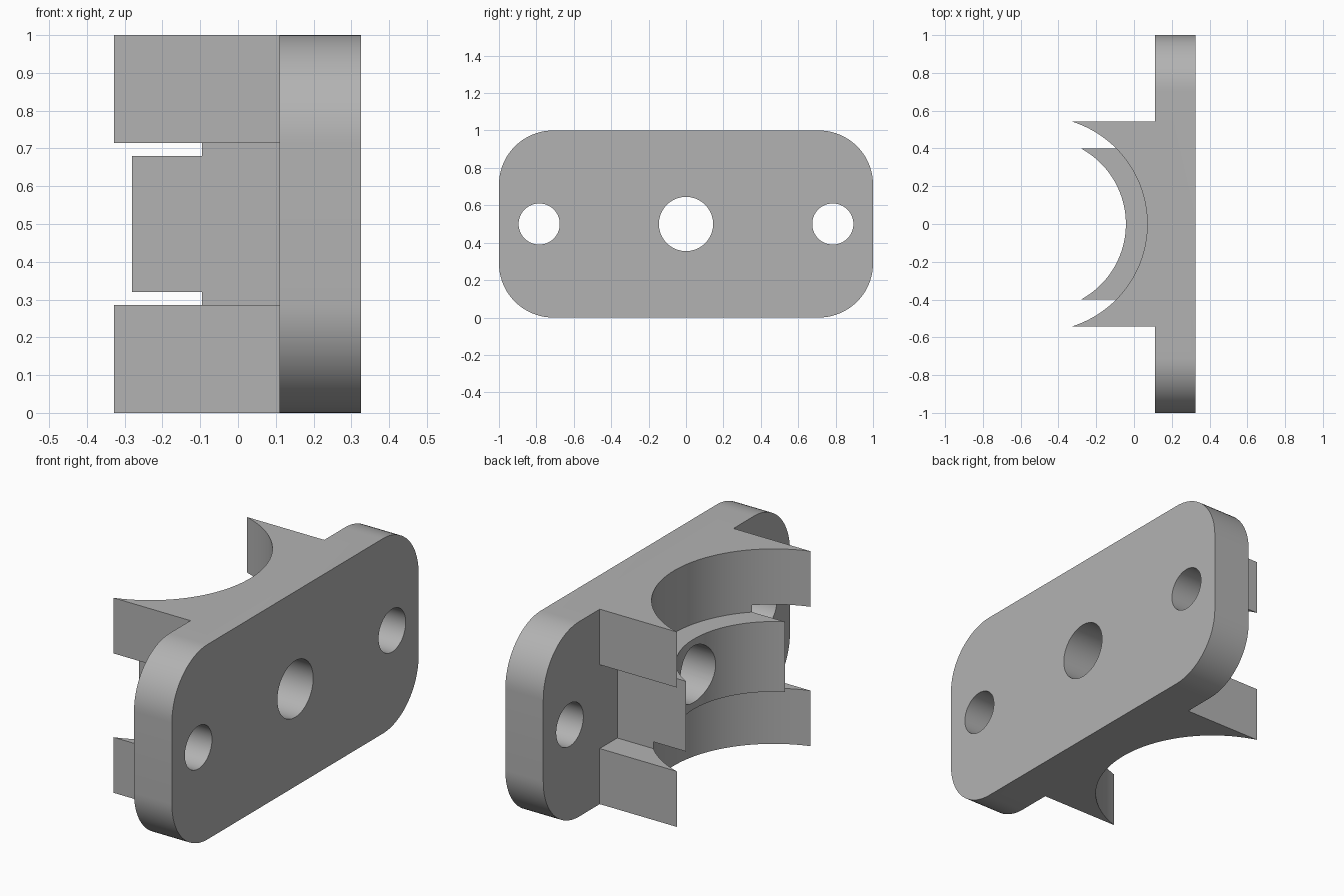
import bpy, math

if "Cube" in bpy.data.objects:
    bpy.data.objects.remove(bpy.data.objects["Cube"])

X_BACK, X_PLATE, X_FRONT = -0.325, 0.11, 0.325
BORE_X = -0.498                      # shared axis of both curved seats

grey = bpy.data.materials.new("plain grey")
grey.diffuse_color = (0.45, 0.45, 0.45, 1)
grey.use_nodes = True
grey.node_tree.nodes["Principled BSDF"].inputs["Base Color"].default_value = grey.diffuse_color


def prism(name, points, lo, hi, axis):
    """Extrude a 2D outline: (x, y) along z, or (y, z) along x."""
    place = (lambda p, h: (p[0], p[1], h)) if axis == 'z' else (lambda p, h: (h, p[0], p[1]))
    n = len(points)
    verts = [place(p, h) for h in (lo, hi) for p in points]
    faces = [tuple(reversed(range(n))), tuple(range(n, 2 * n))]
    faces += [(i, (i + 1) % n, n + (i + 1) % n, n + i) for i in range(n)]
    mesh = bpy.data.meshes.new(name)
    mesh.from_pydata(verts, [], faces)
    mesh.materials.append(grey)
    obj = bpy.data.objects.new(name, mesh)
    bpy.context.collection.objects.link(obj)
    return obj


def arc(cx, cy, r, a0, a1, n):
    return [(cx + r * math.cos(a0 + (a1 - a0) * i / n),
             cy + r * math.sin(a0 + (a1 - a0) * i / n)) for i in range(n + 1)]


def rect(a0, a1, b0, b1):
    return [(a0, b0), (a1, b0), (a1, b1), (a0, b1)]


def saddle(name, half_width, radius, x_end, z0, z1):
    """Block with a curved seat facing -x."""
    a = math.asin(half_width / radius)
    outline = [(x_end, -half_width), (x_end, half_width)]
    outline += arc(BORE_X, 0, radius, a, -a, 64)
    return prism(name, outline, z0, z1, 'z')


def combine(target, other, operation):
    mod = target.modifiers.new(operation, 'BOOLEAN')
    mod.operation, mod.solver, mod.object = operation, 'EXACT', other
    bpy.context.view_layer.objects.active = target
    bpy.ops.object.modifier_apply(modifier=mod.name)
    bpy.data.objects.remove(other)


# Rounded mounting plate
R = 0.29
outline = []
for k, (cy, cz) in enumerate([(1 - R, 1 - R), (R - 1, 1 - R), (R - 1, R), (1 - R, R)]):
    outline += arc(cy, cz, R, k * math.pi / 2, (k + 1) * math.pi / 2, 20)
bracket = prism("mounting_bracket", outline, X_PLATE, X_FRONT, 'x')

# Wide curved saddle, narrowed at mid height
block = saddle("saddle", 0.542, 0.568, 0.2, 0, 1)
for s in (-1, 1):
    y0, y1 = sorted((s * 0.4, s * 0.8))
    combine(block, prism("side_notch", rect(-0.6, X_PLATE, y0, y1), 0.285, 0.715, 'z'), 'DIFFERENCE')

# Inner raised seat
combine(block, saddle("inner_seat", 0.4, 0.455, 0.2, 0.32, 0.68), 'UNION')
combine(bracket, block, 'UNION')

# Centre bore and two screw holes
for y, r in ((0, 0.145), (-0.785, 0.11), (0.785, 0.11)):
    hole = prism("hole", arc(y, 0.5, r, 0, 2 * math.pi, 64)[:-1], -0.6, 0.6, 'x')
    combine(bracket, hole, 'DIFFERENCE')

bpy.ops.object.select_all(action='DESELECT')
bracket.select_set(True)
bpy.context.view_layer.objects.active = bracket
bpy.ops.object.shade_smooth_by_angle(angle=math.radians(30))
